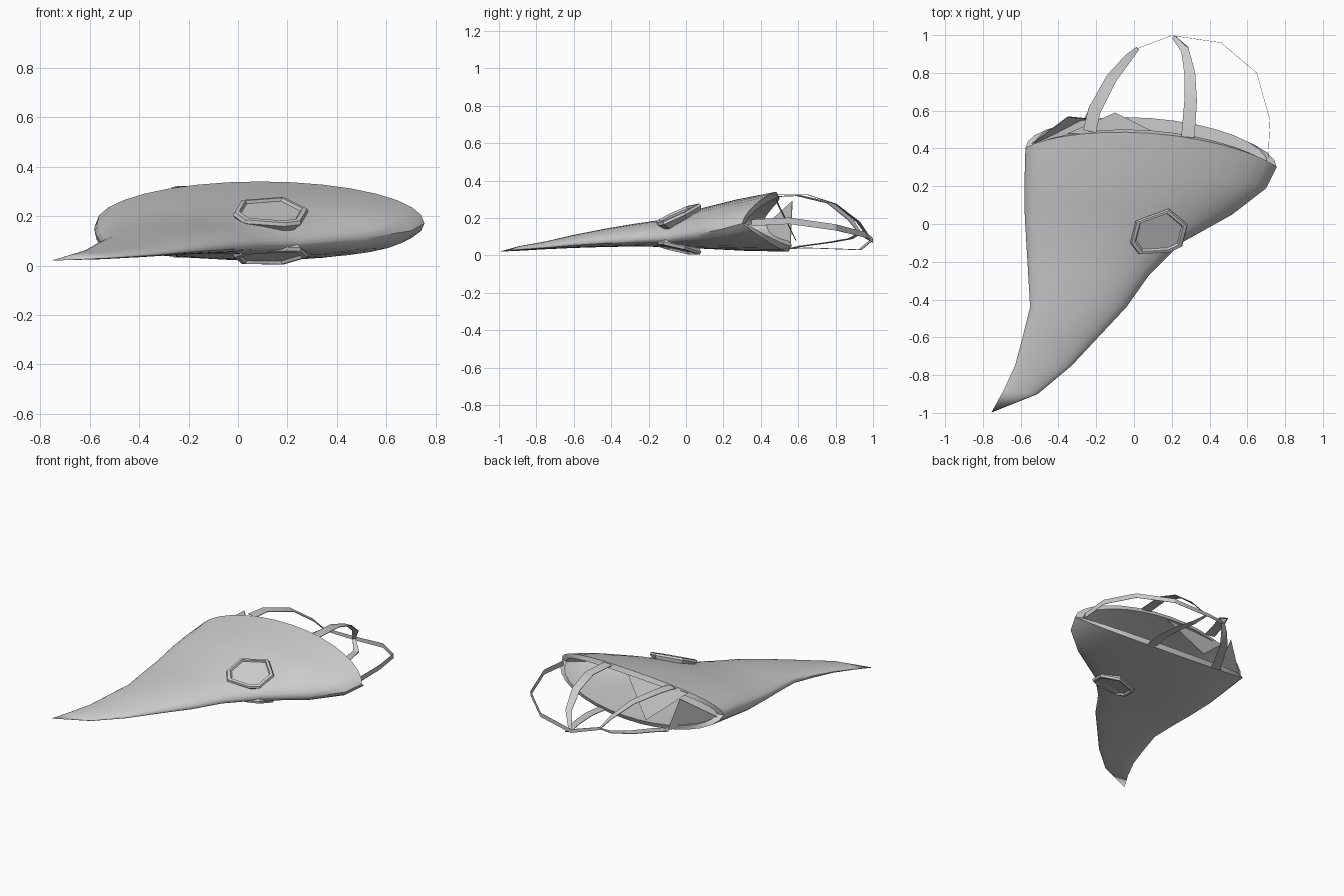
import bpy, bmesh, math
from mathutils import Vector

cube = bpy.data.objects.get("Cube")
if cube:
    bpy.data.objects.remove(cube, do_unlink=True)

grey = bpy.data.materials.new("light_grey")
grey.use_nodes = True
grey.diffuse_color = (0.6, 0.6, 0.6, 1)
grey.node_tree.nodes["Principled BSDF"].inputs["Base Color"].default_value = (0.6, 0.6, 0.6, 1)


def finish(name, bm, angle=35):
    """Turn a bmesh into a shaded, coloured object."""
    bmesh.ops.recalc_face_normals(bm, faces=bm.faces)
    mesh = bpy.data.meshes.new(name)
    bm.to_mesh(mesh)
    bm.free()
    mesh.materials.append(grey)
    obj = bpy.data.objects.new(name, mesh)
    bpy.context.scene.collection.objects.link(obj)
    bpy.ops.object.select_all(action='DESELECT')
    obj.select_set(True)
    bpy.context.view_layer.objects.active = obj
    bpy.ops.object.shade_smooth_by_angle(angle=math.radians(angle))
    return obj


def bridge(bm, a, b):
    n = len(a)
    for i in range(n):
        bm.faces.new((a[i], a[(i + 1) % n], b[(i + 1) % n], b[i]))


# Body: domed sections given as left end, right end, bulge, top, bottom,
# underside roundness and relative height of the right edge
SIDES = 32
rim = ((-.575, .40), (.755, .30), .13, .34, .02, 1, .47)
neck = ((-.58, .22), (.70, .19), .07, .30, .025, .85, .42)
waist = ((-.58, .08), (.52, .05), .03, .255, .035, .7, .35)
sections = [
    ((-.69, -.88), (-.51, -.90), 0, .05, .025, .7, .3),
    ((-.63, -.75), (-.33, -.75), 0, .075, .033, .7, .3),
    ((-.59, -.60), (-.19, -.60), 0, .11, .04, .7, .3),
    ((-.55, -.44), (-.04, -.44), 0, .142, .045, .7, .3),
    ((-.56, -.27), (.08, -.27), 0, .17, .048, .7, .3),
    ((-.57, -.10), (.25, -.10), 0, .195, .045, .7, .3),
    waist, neck, rim]


def section(bm, left, right, bulge, top, bottom, power, low, sx=1, sz=1, dy=0):
    left, right = Vector(left), Vector(right)
    mid, half = (left + right) / 2, (right - left) / 2
    ring = []
    for k in range(SIDES):
        a = math.tau * k / SIDES
        c, s = math.cos(a), math.sin(a)
        if s < 0:
            c = math.copysign(abs(c) ** power, c)
            s = -abs(s) ** power
        p = mid + half * c * sx
        lift = bulge * (abs(s) * 1.5 if s < 0 else s ** 1.5)
        # widest line runs lower along the right edge than the left
        edge = bottom + (top - bottom) * (low + (.47 - low) * (1 - c) / 2)
        z = edge + s * (top - edge if s > 0 else edge - bottom)
        middle = (top + bottom) / 2
        z = middle + (z - middle) * sz
        ring.append(bm.verts.new((p.x, p.y + lift + dy, z)))
    return ring


bm = bmesh.new()
rings = [section(bm, *s) for s in sections]
rings.append(section(bm, *rim, sx=.93, sz=.8, dy=.015))
rings.append(section(bm, *neck, sx=.9, sz=.8))
rings.append(section(bm, *waist, sx=.85, sz=.75))
for a, b in zip(rings, rings[1:]):
    bridge(bm, a, b)
tip = bm.verts.new((-.755, -.998, .02))
for i in range(SIDES):
    bm.faces.new((tip, rings[0][i], rings[0][(i + 1) % SIDES]))
bm.faces.new(rings[-1])
finish("body_shell", bm, 40)


# Angular ports: a thin flared frame around a sunken pane
OUTLINE = [(-.02, -.10), (.01, .015), (.185, .08), (.285, -.005),
           (.255, -.12), (.19, -.15), (.025, -.16)]


def port(name, height, slope_y, slope_x, side):
    bm = bmesh.new()
    normal = Vector((-slope_x, -slope_y, 1)).normalized() * side
    center = Vector((.13, -.035, height))

    def loop(scale, out):
        ring = []
        for x, y in OUTLINE:
            dx, dy = (x - center.x) * scale, (y - center.y) * scale
            p = center + Vector((dx, dy, dx * slope_x + dy * slope_y)) + normal * out
            ring.append(bm.verts.new(p))
        return ring

    loops = [loop(.8, -.04), loop(1, -.004), loop(.96, .01),
             loop(.84, .012), loop(.79, 0)]
    for a, b in zip(loops, loops[1:]):
        bridge(bm, a, b)
    bm.faces.new(loops[-1])
    bm.faces.new(loops[0])
    finish(name, bm, 20)


port("upper_port", .222, .47, -.1, 1)
port("lower_port", .037, -.25, .08, -1)


# Straps: thin ribbons along a path, flat or standing on edge
def strap(name, path, start, end, upright=False, thick=.004):
    bm = bmesh.new()
    pts = [Vector(p) for p in path]
    last = len(pts) - 1
    rings = []
    for i, p in enumerate(pts):
        t = (pts[min(i + 1, last)] - pts[max(i - 1, 0)]).normalized()
        across = t.cross(Vector((0, 0, 1))).normalized()
        up = Vector((0, 0, 1)) if upright else across.cross(t)
        w = (start + (end - start) * (i / last) ** 2) / 2
        side, face = (up * w, across * thick / 2) if upright else (across * w, up * thick / 2)
        rings.append([bm.verts.new(p + side * u + face * v)
                      for u, v in ((1, 1), (-1, 1), (-1, -1), (1, -1))])
    for a, b in zip(rings, rings[1:]):
        bridge(bm, a, b)
    bm.faces.new(rings[0])
    bm.faces.new(rings[-1])
    finish(name, bm, 30)


right_knot, left_knot = (.21, .99, .08), (.02, .93, .12)
strap("upper_strap_a", [(-.235, .49, .315), (-.21, .60, .32), (-.12, .77, .28),
                        (-.03, .88, .19), left_knot], .07, .02)
strap("lower_strap_a", [(-.235, .55, .035), (-.20, .62, .05), (-.12, .77, .07),
                        (-.03, .88, .09), left_knot], .06, .02)
strap("upper_strap_b", [(.285, .46, .325), (.30, .65, .325), (.295, .80, .275),
                        (.27, .92, .18), right_knot], .07, .02)
strap("lower_strap_b", [(.285, .52, .035), (.30, .65, .04), (.295, .80, .035),
                        (.27, .93, .03), right_knot], .06, .02)
strap("side_strap", [(.71, .35, .175), (.72, .55, .185), (.65, .80, .15),
                     (.46, .96, .11), (.20, .998, .08), left_knot], .035, .02, True, .002)


# Triangular flaps across the mouth
def flap(name, corners):
    bm = bmesh.new()
    front = [bm.verts.new(c) for c in corners]
    back = [bm.verts.new((x, y - .004, z)) for x, y, z in corners]
    bm.faces.new(front)
    bm.faces.new(back)
    bridge(bm, front, back)
    finish(name, bm)


flap("hanging_flap", [(.13, .475, .32), (-.10, .59, .08), (-.35, .48, .295)])
flap("corner_flap", [(-.57, .405, .14), (-.25, .56, .04), (-.35, .57, .29)])
